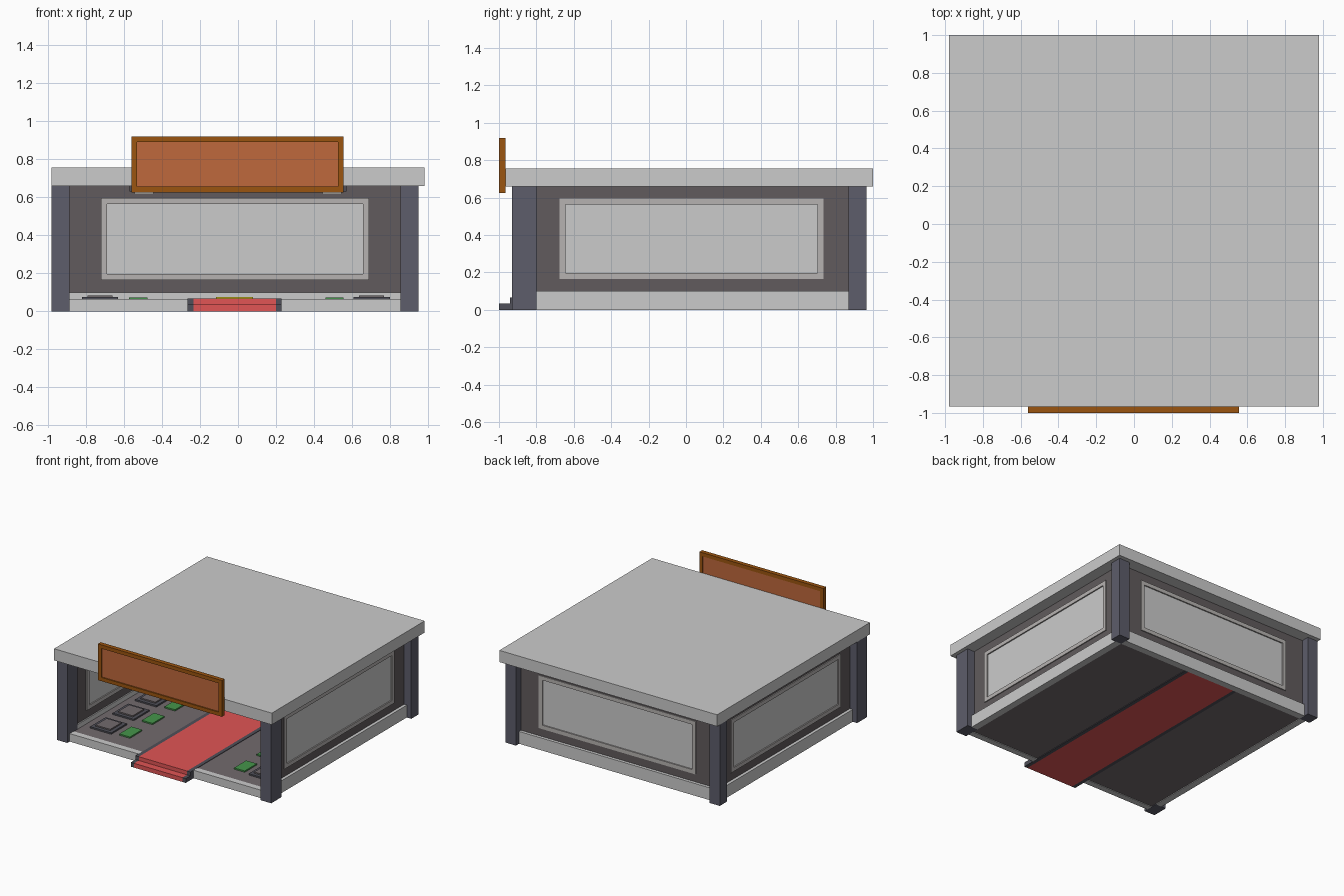
import bpy, bmesh
from mathutils import Vector

if "Cube" in bpy.data.objects:
    bpy.data.objects.remove(bpy.data.objects["Cube"])


def mat(name, r, g, b):
    m = bpy.data.materials.new(name)
    m.diffuse_color = (r, g, b, 1)
    m.use_nodes = True
    m.node_tree.nodes["Principled BSDF"].inputs["Base Color"].default_value = m.diffuse_color
    return m


WALL = mat("wall_brown_grey", 0.12, 0.105, 0.11)
PILLAR = mat("pillar_slate", 0.11, 0.11, 0.145)
FRAME = mat("window_frame_light", 0.47, 0.45, 0.44)
FLOOR = mat("floor_warm_grey", 0.17, 0.145, 0.155)
RED = mat("carpet_red", 0.75, 0.09, 0.09)
DARK = mat("dark_trim", 0.08, 0.08, 0.1)
GREEN = mat("pad_green", 0.06, 0.3, 0.07)
YELLOW = mat("yellow", 0.8, 0.7, 0.02)
SIGN = mat("sign_panel", 0.52, 0.14, 0.045)
SIGN_EDGE = mat("sign_edge", 0.33, 0.09, 0.005)
LIGHT = mat("lamp", 0.75, 0.73, 0.7)


def finish(name, bm, material):
    bmesh.ops.recalc_face_normals(bm, faces=bm.faces)
    me = bpy.data.meshes.new(name)
    bm.to_mesh(me)
    bm.free()
    ob = bpy.data.objects.new(name, me)
    bpy.context.collection.objects.link(ob)
    if material:
        me.materials.append(material)
    return ob


def box(name, x, y, z, material=None):
    bm = bmesh.new()
    bmesh.ops.create_cube(bm, size=1)
    for v in bm.verts:
        v.co = [r[0] if c < 0 else r[1] for c, r in zip(v.co, (x, y, z))]
    return finish(name, bm, material)


def ring(name, along, depth, outer, inner, material=None):
    """Upright rectangular frame; rectangles are (u0, u1, z0, z1)."""
    def place(u, d, z):
        return Vector((u, d, z)) if along == "x" else Vector((d, u, z))
    bm = bmesh.new()
    loops = []
    for u0, u1, z0, z1 in (outer, inner):
        loops.append([bm.verts.new(place(u, depth[0], z))
                      for u, z in ((u0, z0), (u1, z0), (u1, z1), (u0, z1))])
    a, b = loops
    faces = [bm.faces.new((a[i], a[(i + 1) % 4], b[(i + 1) % 4], b[i])) for i in range(4)]
    out = bmesh.ops.extrude_face_region(bm, geom=faces, use_keep_orig=True)
    move = place(0, depth[1] - depth[0], 0)
    bmesh.ops.translate(bm, vec=move, verts=[v for v in out["geom"] if isinstance(v, bmesh.types.BMVert)])
    return finish(name, bm, material)


def window_wall(name, along, span, win, d0, d1):
    """Wall with opening, light frame on both sides, glass and skirting."""
    z0, z1, t = 0.165, 0.595, 0.032
    opening = (win[0], win[1], z0, z1)
    glass = (win[0] + t, win[1] - t, z0 + t, z1 - t)
    ring(name + "_wall", along, (d0, d1), (*span, 0.08, 0.665), opening, WALL)
    ring(name + "_window_frame", along, (d0 - 0.008, d1 + 0.008), opening, glass, FRAME)
    u, d = glass[:2], (d0 + 0.002, d1 - 0.002)
    box(name + "_window_glass", *((u, d) if along == "x" else (d, u)), glass[2:])


# Roof
box("roof", (-0.98, 0.98), (-0.965, 1.0), (0.66, 0.755))

# Corner pillars
for side, x in (("left", (-0.98, -0.885)), ("right", (0.855, 0.95))):
    for end, y in (("front", (-0.93, -0.80)), ("back", (0.87, 0.965))):
        box(f"{end}_{side}_pillar", x, y, (0, 0.66), PILLAR)

# Walls with windows, and the skirting below them
window_wall("left", "y", (-0.80, 0.87), (-0.675, 0.735), -0.915, -0.895)
window_wall("right", "y", (-0.80, 0.87), (-0.675, 0.735), 0.865, 0.885)
window_wall("back", "x", (-0.885, 0.855), (-0.72, 0.69), 0.88, 0.90)
box("left_skirting", (-0.94, -0.885), (-0.80, 0.87), (0, 0.1))
box("right_skirting", (0.855, 0.91), (-0.80, 0.87), (0, 0.1))
box("back_skirting", (-0.885, 0.855), (0.87, 0.925), (0, 0.1))

# Floor halves, front sills, carpet and its edging
for side, x in (("left", (-0.885, -0.265)), ("right", (0.23, 0.855))):
    box(side + "_floor", x, (-0.85, 0.87), (0.005, 0.062), FLOOR)
    box(side + "_front_sill", x, (-0.90, -0.85), (0, 0.065))
for side, x in (("left", (-0.265, -0.235)), ("right", (0.20, 0.23))):
    box(side + "_carpet_edge", x, (-0.94, 0.87), (0, 0.066), DARK)
    box(side + "_step_edge", x, (-1.0, -0.94), (0, 0.035), DARK)
box("carpet", (-0.235, 0.20), (-0.94, 0.87), (0, 0.066), RED)
box("entrance_step", (-0.235, 0.20), (-1.0, -0.94), (0, 0.035), RED)

# Rows of low plinths and green pads on both sides of the carpet
for row in range(5):
    y = -0.63 + 0.29 * row
    for side, plinth_x, pad_x in (("left", -0.725, -0.525), ("right", 0.703, 0.508)):
        for part, s, top, m in (("base", 0.095, 0.074, DARK), ("top", 0.066, 0.084, FLOOR)):
            box(f"{side}_plinth_{part}_{row + 1}", (plinth_x - s, plinth_x + s),
                (y - s - 0.005, y + s + 0.005), (0.06, top), m)
        box(f"{side}_pad_{row + 1}", (pad_x - 0.048, pad_x + 0.048),
            (y - 0.078, y + 0.078), (0.06, 0.073), GREEN)
box("yellow_mat", (-0.115, 0.08), (0.5, 0.7), (0.06, 0.075), YELLOW)

# Ceiling panel with lamp strips
box("ceiling_panel", (-0.57, 0.57), (-0.65, 0.65), (0.63, 0.665), DARK)
for side, x in (("left", (-0.545, -0.445)), ("right", (0.445, 0.545))):
    box(side + "_lamp", x, (-0.55, 0.55), (0.617, 0.632), LIGHT)

# Sign board on the front edge of the roof
ring("sign_frame", "x", (-1.0, -0.965), (-0.56, 0.555, 0.625, 0.92),
     (-0.53, 0.525, 0.655, 0.89), SIGN_EDGE)
box("sign_panel", (-0.53, 0.525), (-0.99, -0.97), (0.655, 0.89), SIGN)
